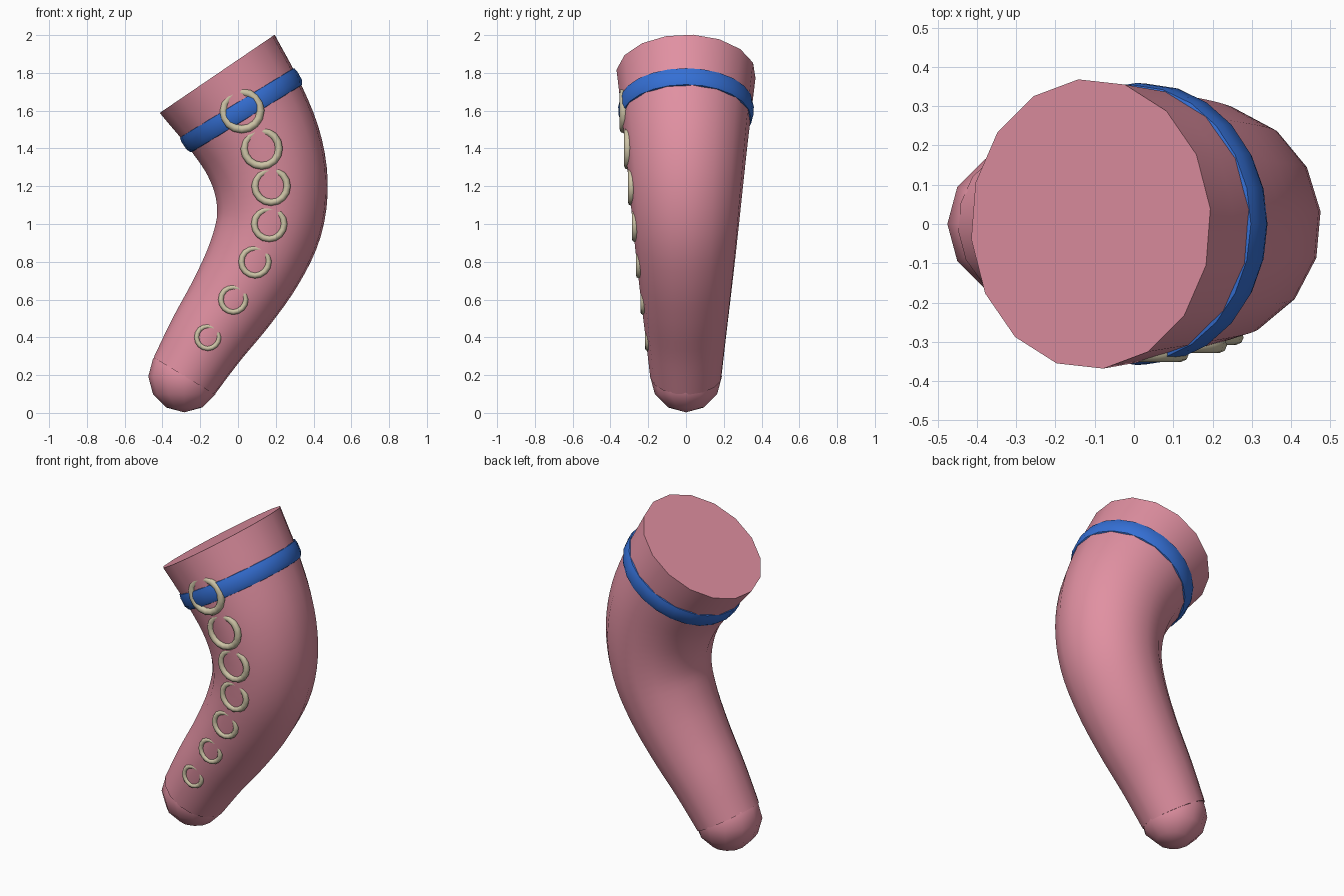
import bpy, bmesh, math
from mathutils import Vector, Matrix

if "Cube" in bpy.data.objects:
    bpy.data.objects.remove(bpy.data.objects["Cube"])


def material(name, rgb):
    m = bpy.data.materials.new(name)
    m.diffuse_color = (*rgb, 1)
    m.use_nodes = True
    m.node_tree.nodes["Principled BSDF"].inputs["Base Color"].default_value = m.diffuse_color
    return m


PINK = material("pink_skin", (0.75, 0.28, 0.36))
BLUE = material("blue_band", (0.035, 0.16, 0.66))
BEIGE = material("beige_ring", (0.61, 0.55, 0.38))


def finish(ob, name, mat, angle=45):
    ob.name = name
    ob.data.materials.append(mat)
    bpy.ops.object.select_all(action='DESELECT')
    ob.select_set(True)
    bpy.context.view_layer.objects.active = ob
    bpy.ops.object.shade_smooth_by_angle(angle=math.radians(angle))
    return ob


def mesh_from_loops(name, loops, mat, cap=False, wrap=False):
    """Skin a list of closed vertex loops."""
    bm = bmesh.new()
    rows = [[bm.verts.new(p) for p in loop] for loop in loops]
    n = len(rows[0])
    for i in range(len(rows) if wrap else len(rows) - 1):
        a, b = rows[i], rows[(i + 1) % len(rows)]
        for j in range(n):
            k = (j + 1) % n
            bm.faces.new((a[j], a[k], b[k], b[j]))
    if cap:
        bm.faces.new(rows[0])
        bm.faces.new(rows[-1])
    bmesh.ops.recalc_face_normals(bm, faces=bm.faces)
    me = bpy.data.meshes.new(name)
    bm.to_mesh(me)
    bm.free()
    ob = bpy.data.objects.new(name, me)
    bpy.context.collection.objects.link(ob)
    return finish(ob, name, mat)


# Spine of the bent limb, from tip to wide end (x, z)
spine = [Vector((x, 0, z)) for x, z in (
    (-0.285, 0.195), (-0.16, 0.40), (-0.025, 0.60), (0.09, 0.80), (0.165, 1.0),
    (0.175, 1.20), (0.125, 1.40), (0.02, 1.60), (-0.11, 1.795))]
R0, R1 = 0.19, 0.37
ext = [2 * spine[0] - spine[1]] + spine + [2 * spine[-1] - spine[-2]]
STEPS = 4
path = []
for i in range(len(spine) - 1):
    a, b, c, d = ext[i:i + 4]
    for s in range(STEPS):
        t = s / STEPS
        path.append(0.5 * (2 * b + (c - a) * t + (2 * a - 5 * b + 4 * c - d) * t * t
                           + (3 * b - a - 3 * c + d) * t ** 3))
path.append(spine[-1])
dist = [0.0]
for p, q in zip(path, path[1:]):
    dist.append(dist[-1] + (q - p).length)
radius = [R0 + (R1 - R0) * s / dist[-1] for s in dist]
Y = Vector((0, 1, 0))


def tangent(i):
    return (path[min(i + 1, len(path) - 1)] - path[max(i - 1, 0)]).normalized()


def circle(centre, axis, r, n, phase=0.0):
    side = Y.cross(axis)
    return [centre + r * (math.cos(a) * side + math.sin(a) * Y)
            for a in (phase + 2 * math.pi * k / n for k in range(n))]


# Tapered limb with flat ends
mesh_from_loops("limb", [circle(p, tangent(i), radius[i], 16, math.radians(6))
                         for i, p in enumerate(path)], PINK, cap=True)

# Rounded tip
bpy.ops.mesh.primitive_uv_sphere_add(segments=12, ring_count=6, radius=0.19,
                                     location=(-0.285, 0, 0.193))
finish(bpy.context.object, "rounded_tip", PINK)

# Band round the wide end
bi = 7 * STEPS
axis = tangent(bi)
profile = [(0.325, -0.053), (0.345, -0.048), (0.357, -0.024), (0.359, 0.024),
           (0.354, 0.048), (0.325, 0.055)]
mesh_from_loops("band", [circle(spine[7] + axis * h, axis, r, 24) for r, h in profile],
                BLUE, wrap=True)

# Front rings, growing towards the wide end, upper part sunk into the skin
slope = (R1 - R0) / dist[-1]
for k in range(1, 8):
    outer = 0.064 + 0.008 * k
    minor = outer * 0.18
    major = outer - minor
    y = -(radius[k * STEPS] * 0.99 + slope * major * 0.85) + minor
    bpy.ops.mesh.primitive_torus_add(
        major_segments=16, minor_segments=8, major_radius=major, minor_radius=minor,
        location=(spine[k].x, y, spine[k].z), rotation=(math.pi / 2, 0, 0))
    finish(bpy.context.object, f"front_ring_{k}", BEIGE, 60)
